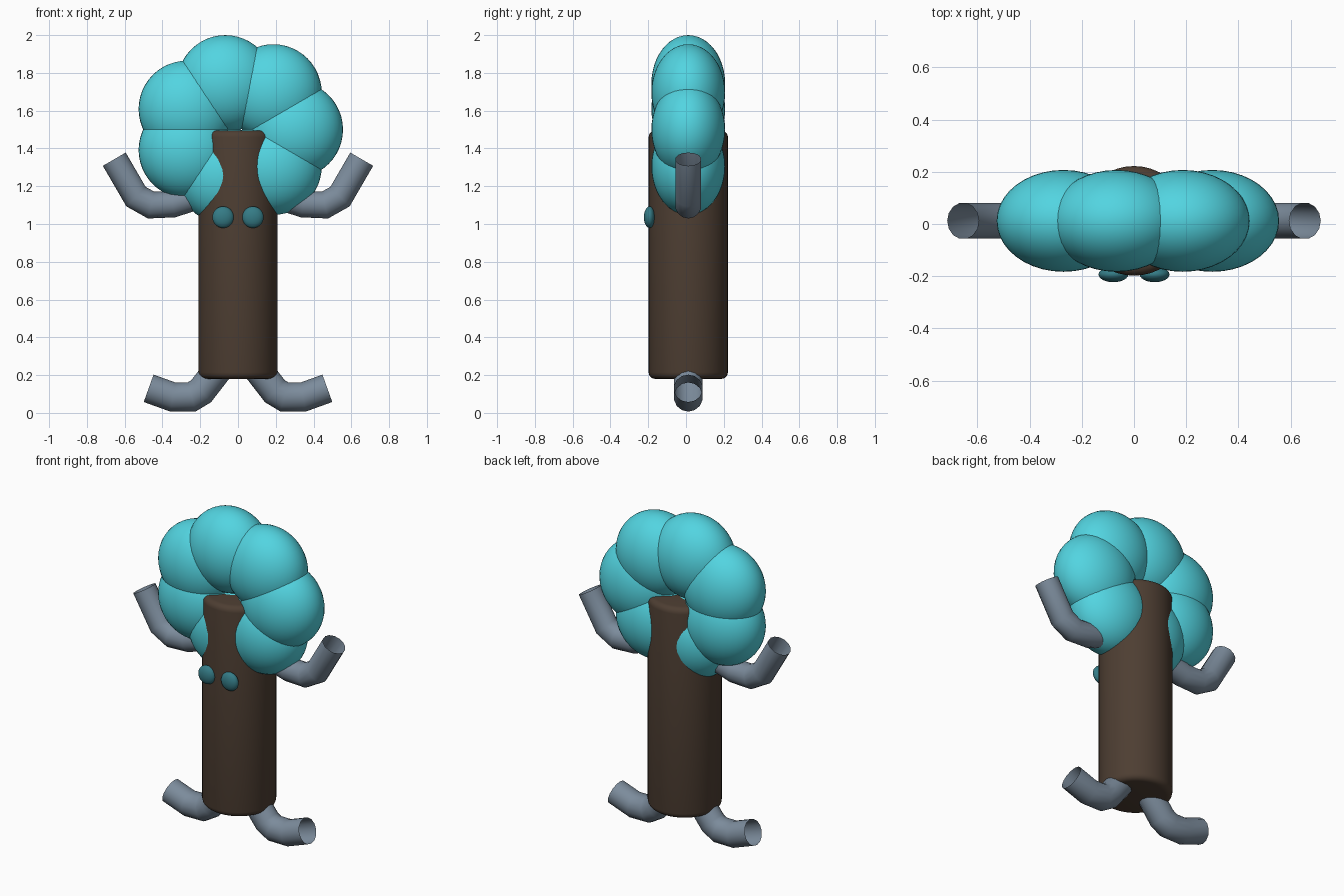
import bpy, bmesh, math
from mathutils import Vector

if "Cube" in bpy.data.objects:
    bpy.data.objects.remove(bpy.data.objects["Cube"])

CY = 0.012  # depth of the model's mid plane


def material(name, rgb):
    m = bpy.data.materials.new(name)
    m.diffuse_color = (*rgb, 1)
    m.use_nodes = True
    m.node_tree.nodes["Principled BSDF"].inputs["Base Color"].default_value = m.diffuse_color
    return m


bark = material("bark", (0.075, 0.048, 0.032))
leaf = material("leaf", (0.085, 0.66, 0.75))
eye_mat = material("eye_teal", (0.035, 0.2, 0.24))
limb_mat = material("limb_grey", (0.2, 0.26, 0.33))


def finish(name, bm, mat, angle=40):
    bmesh.ops.recalc_face_normals(bm, faces=bm.faces)
    me = bpy.data.meshes.new(name)
    bm.to_mesh(me)
    bm.free()
    me.materials.append(mat)
    ob = bpy.data.objects.new(name, me)
    bpy.context.collection.objects.link(ob)
    bpy.ops.object.select_all(action='DESELECT')
    ob.select_set(True)
    bpy.context.view_layer.objects.active = ob
    bpy.ops.object.shade_smooth_by_angle(angle=math.radians(angle))
    return ob


def ellipsoid(name, loc, radii, mat, u=40, v=24):
    bm = bmesh.new()
    bmesh.ops.create_uvsphere(bm, u_segments=u, v_segments=v, radius=1)
    bmesh.ops.scale(bm, vec=radii, verts=bm.verts)
    bmesh.ops.translate(bm, vec=loc, verts=bm.verts)
    return finish(name, bm, mat)


def tube(name, path, r, mat, sides=14):
    """Open-ended tube with mitred bends along a path in the xz plane."""
    pts = [Vector((x, CY, z)) for x, z in path]
    bm = bmesh.new()
    rings = []
    for i, p in enumerate(pts):
        a = (p - pts[max(i - 1, 0)]).normalized()
        b = (pts[min(i + 1, len(pts) - 1)] - p).normalized()
        t = (a + b).normalized()
        mitre = 1 / max(t.dot(a if i else b), 0.5)
        n = Vector((-t.z, 0, t.x)) * mitre
        rings.append([bm.verts.new(p + r * (n * math.cos(q) + Vector((0, math.sin(q), 0))))
                      for q in (2 * math.pi * k / sides for k in range(sides))])
    for r0, r1 in zip(rings, rings[1:]):
        for k in range(sides):
            j = (k + 1) % sides
            bm.faces.new((r0[k], r0[j], r1[j], r1[k]))
    return finish(name, bm, mat, 50)


# trunk: cylinder with rounded rims
bm = bmesh.new()
bmesh.ops.create_cone(bm, cap_ends=True, segments=40, radius1=0.21, radius2=0.21, depth=1.315)
rims = [e for e in bm.edges if abs(e.verts[0].co.z - e.verts[1].co.z) < 1e-5]
bmesh.ops.bevel(bm, geom=rims, offset=0.035, segments=4, profile=0.5, affect='EDGES')
bmesh.ops.translate(bm, vec=(0, CY, 0.18 + 1.315 / 2), verts=bm.verts)
finish("trunk", bm, bark)

# foliage: ring of seven flattened balls
for i in range(7):
    a = 2 * math.pi * i / 7
    ellipsoid(f"foliage_{i + 1}", (0.30 * math.cos(a), CY, 1.5 + 0.25 * math.sin(a)),
              (0.256, 0.195, 0.256), leaf)

# eyes, arms and legs, mirrored
ARM = [(0.14, 1.17), (0.345, 1.105), (0.46, 1.1), (0.54, 1.145), (0.655, 1.343)]
LEG = [(0.075, 0.27), (0.195, 0.115), (0.245, 0.085), (0.345, 0.084), (0.473, 0.13)]
for s, side in ((-1, "left"), (1, "right")):
    ellipsoid(f"eye_{side}", (s * 0.079, -0.193, 1.036), (0.057, 0.03, 0.057), eye_mat, 24, 16)
    tube(f"arm_{side}", [(s * x, z) for x, z in ARM], 0.07, limb_mat)
    tube(f"leg_{side}", [(s * x, z) for x, z in LEG], 0.077, limb_mat)
